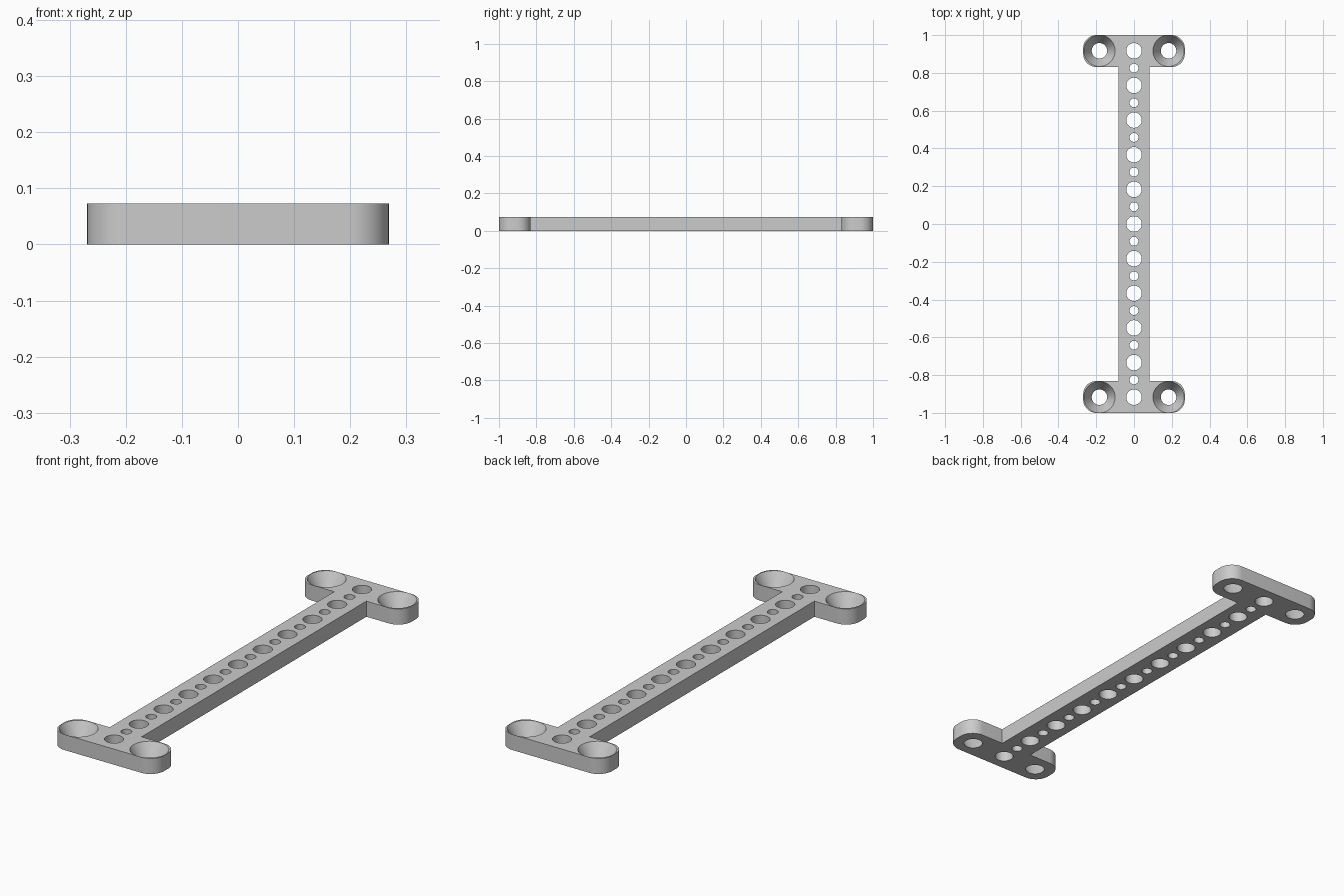
import bpy, bmesh, math

cube = bpy.data.objects.get("Cube")
if cube:
    bpy.data.objects.remove(cube, do_unlink=True)

HEIGHT = 0.073
HALF_LENGTH = 1.0
FLANGE_X, FLANGE_Y = 0.269, 0.831   # flange half width and inner edge
BAR_X = 0.083                       # bar half width
CORNER = 0.07
PITCH = 0.1834                      # spacing of the large holes
BIG, SMALL, SINK = 0.041, 0.0235, 0.083

grey = bpy.data.materials.new("plain grey")
grey.use_nodes = True
colour = (0.6, 0.6, 0.6, 1)
grey.diffuse_color = colour
grey.node_tree.nodes["Principled BSDF"].inputs["Base Color"].default_value = colour


def arc(cx, cy, radius, start, sweep, steps):
    return [(cx + radius * math.cos(start + sweep * i / steps),
             cy + radius * math.sin(start + sweep * i / steps))
            for i in range(steps + 1)]


def circle(cx, cy, radius):
    return arc(cx, cy, radius, 0, math.tau, 48)[:-1]


# Outline: one quarter, mirrored to the other three
quarter = [(BAR_X, FLANGE_Y)]
quarter += arc(FLANGE_X - CORNER, FLANGE_Y + CORNER, CORNER, -math.pi / 2, math.pi / 2, 12)
quarter += arc(FLANGE_X - CORNER, HALF_LENGTH - CORNER, CORNER, 0, math.pi / 2, 12)
half = quarter + [(-x, y) for x, y in reversed(quarter)]
outline = half + [(-x, -y) for x, y in half]

# Each loop is a pair: bottom ring and top ring
loops = [(outline, outline)]
for i in range(-10, 11):
    ring = circle(0, i * PITCH / 2, SMALL if i % 2 else BIG)
    loops.append((ring, ring))
for sx in (-1, 1):
    for sy in (-1, 1):
        centre = (sx * 0.183, sy * 5 * PITCH)
        loops.append((circle(*centre, BIG), circle(*centre, SINK)))

# Walls of the outline and holes, then the pierced bottom and top faces
bm = bmesh.new()
caps = ([], [])
for pair in loops:
    rings = [[bm.verts.new((x, y, z)) for x, y in pts]
             for pts, z in zip(pair, (0, HEIGHT))]
    low, high = rings
    n = len(low)
    for i in range(n):
        j = (i + 1) % n
        bm.faces.new((low[i], low[j], high[j], high[i]))
    for ring, cap in zip(rings, caps):
        cap += [bm.edges.get((ring[i], ring[(i + 1) % n])) for i in range(n)]
for cap, z in zip(caps, (-1, 1)):
    bmesh.ops.triangle_fill(bm, edges=cap, use_beauty=True, normal=(0, 0, z))
bmesh.ops.recalc_face_normals(bm, faces=bm.faces)

mesh = bpy.data.meshes.new("mounting_plate")
bm.to_mesh(mesh)
bm.free()
mesh.materials.append(grey)
plate = bpy.data.objects.new("mounting_plate", mesh)
bpy.context.collection.objects.link(plate)

bpy.ops.object.select_all(action="DESELECT")
plate.select_set(True)
bpy.context.view_layer.objects.active = plate
bpy.ops.object.shade_smooth_by_angle(angle=math.radians(25))
